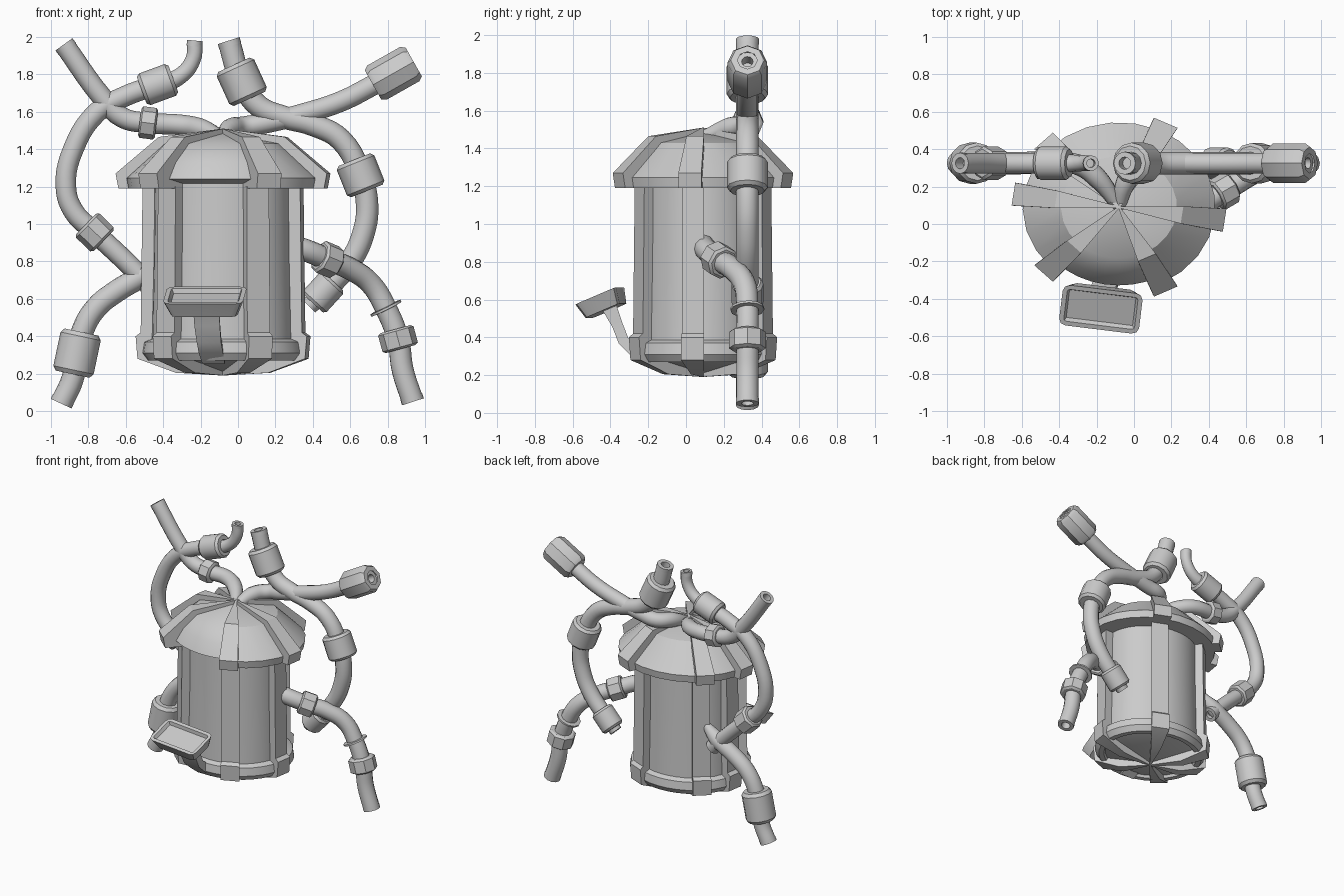
import bpy, bmesh
from math import sin, cos, pi, radians
from mathutils import Vector, Matrix

if "Cube" in bpy.data.objects:
    bpy.data.objects.remove(bpy.data.objects["Cube"])

CX, CY, SY = -0.08, 0.09, 0.88   # tank axis and its depth squash
BODY = Matrix.Translation((CX, CY, 0)) @ Matrix.Diagonal((1, SY, 1, 1))


def finish(name, me, angle=32):
    me.shade_smooth()
    me.set_sharp_from_angle(angle=radians(angle))
    ob = bpy.data.objects.new(name, me)
    bpy.context.collection.objects.link(ob)
    return ob


def from_bm(name, bm, angle=32):
    bmesh.ops.remove_doubles(bm, verts=bm.verts, dist=1e-5)
    bmesh.ops.recalc_face_normals(bm, faces=bm.faces)
    me = bpy.data.meshes.new(name)
    bm.to_mesh(me)
    bm.free()
    return finish(name, me, angle)


def lathe(name, prof, sides, mat, a0=0, a1=360, angle=32):
    bm = bmesh.new()
    rows = []
    for i in range(sides + 1):
        a = radians(a0 + (a1 - a0) * i / sides)
        rows.append([bm.verts.new(mat @ Vector((r * cos(a), r * sin(a), z))) for r, z in prof])
    for p, q in zip(rows, rows[1:]):
        for j in range(len(prof) - 1):
            bm.faces.new((p[j], q[j], q[j + 1], p[j + 1]))
    bmesh.ops.dissolve_degenerate(bm, dist=1e-6, edges=bm.edges)
    return from_bm(name, bm, angle)


def rib(name, prof, deg):
    """Radial profile slab, narrowing to a wedge toward the axis."""
    a = radians(deg)
    bm = bmesh.new()
    sides = []
    for s in (-1, 1):
        vs = []
        for r, z in prof:
            w = s * 0.07 * min(1, max(r, 0.03) / 0.45)
            vs.append(bm.verts.new(BODY @ Vector((r * cos(a) - w * sin(a), r * sin(a) + w * cos(a), z))))
        sides.append(vs)
        bm.faces.new(vs)
    n = len(prof)
    for i in range(n):
        j = (i + 1) % n
        bm.faces.new((sides[0][i], sides[0][j], sides[1][j], sides[1][i]))
    return from_bm(name, bm, 20)


# Tank: glass cylinder, base ring and shallow conical bottom
lathe("tank_wall", [(0.365, 1.22), (0.37, 0.8), (0.38, 0.36)], 40, BODY)
lathe("base_ring", [(0.37, 0.39), (0.42, 0.37), (0.43, 0.31), (0.40, 0.27), (0.36, 0.27),
                    (0.35, 0.29), (0, 0.21)], 36, BODY)
# Lid: faceted roof, with a softer front panel without a lip
lathe("lid", [(0, 1.485), (0.31, 1.43), (0.515, 1.245), (0.505, 1.19), (0.35, 1.19)],
      20, BODY, -64, 225, 20)
lathe("lid_front_panel", [(0, 1.485), (0.31, 1.43), (0.42, 1.33), (0.475, 1.24), (0.36, 1.215)],
      8, BODY, 225, 296, 40)

# Six ribs running over lid, wall and base
LID = [(0, 1.51), (0.34, 1.465), (0.57, 1.27), (0.555, 1.19), (0.36, 1.19), (0.36, 1.25), (0, 1.42)]
WALL = [(0.425, 1.2), (0.435, 0.42), (0.462, 0.40), (0.452, 0.28), (0.25, 0.205), (0, 0.19),
        (0, 0.25), (0.34, 0.3), (0.35, 1.2)]
for k, deg in enumerate((64, 135, 172, 225, 296, 352)):
    rib(f"lid_rib_{k}", LID, deg)
    rib(f"wall_rib_{k}", WALL, deg)

# Front tray: tapered rounded box with a sunken top
bm = bmesh.new()
bmesh.ops.create_cube(bm, size=1)
for v in bm.verts:
    k = 0.84 if v.co.z < 0 else 1
    v.co = Vector((v.co.x * 0.43 * k, v.co.y * 0.235 * k, v.co.z * 0.085))
bmesh.ops.bevel(bm, geom=[e for e in bm.edges if abs(e.verts[0].co.z - e.verts[1].co.z) > 0.05],
                offset=0.035, segments=2, profile=0.5, affect='EDGES')
top = max(bm.faces, key=lambda f: f.calc_center_median().z)
bmesh.ops.inset_region(bm, faces=[top], thickness=0.025)
bmesh.ops.inset_region(bm, faces=[top], thickness=0.012, depth=-0.025)
bmesh.ops.transform(bm, verts=bm.verts, matrix=Matrix.Translation((-0.175, -0.44, 0.58))
                    @ Matrix.Rotation(radians(-7), 4, 'Z') @ Matrix.Rotation(radians(23), 4, 'X'))
from_bm("tray", bm)

# Tray stem: flat tongue bending into the base
bm = bmesh.new()
loops = []
for x, y, z, w, t in ((-0.17, -0.41, 0.57, 0.07, 0.035), (-0.165, -0.365, 0.47, 0.068, 0.025),
                      (-0.155, -0.33, 0.38, 0.065, 0.025), (-0.145, -0.27, 0.33, 0.065, 0.03),
                      (-0.13, -0.2, 0.27, 0.06, 0.03)):
    loops.append([bm.verts.new((x + sx * w, y + sy * t, z + sy * t * 0.6))
                  for sx, sy in ((-1, -1), (1, -1), (1, 1), (-1, 1))])
for p, q in zip(loops, loops[1:]):
    for i in range(4):
        bm.faces.new((p[i], p[(i + 1) % 4], q[(i + 1) % 4], q[i]))
bm.faces.new(loops[0])
bm.faces.new(loops[-1])
from_bm("tray_stem", bm, 40)


def hose(name, pts, collars, tips, r=0.055):
    """Bent hose; points (x, z[, y[, scale]]), collars (point, radius, half length, sides)."""
    P = [Vector((p[0], p[2] if len(p) > 2 else 0.325, p[1])) for p in pts]
    cu = bpy.data.curves.new(name, 'CURVE')
    cu.dimensions, cu.bevel_depth, cu.bevel_resolution, cu.resolution_u = '3D', r, 4, 5
    sp = cu.splines.new('BEZIER')
    sp.bezier_points.add(len(P) - 1)
    for b, p, src in zip(sp.bezier_points, P, pts):
        b.co, b.radius = p, (src[3] if len(src) > 3 else 1)
        b.handle_left_type = b.handle_right_type = 'AUTO'
    tmp = bpy.data.objects.new(name + "_path", cu)
    bpy.context.collection.objects.link(tmp)
    dg = bpy.context.evaluated_depsgraph_get()
    me = bpy.data.meshes.new_from_object(tmp.evaluated_get(dg))
    bpy.data.objects.remove(tmp)
    finish(name, me, 40)

    def at(i, sign=1):
        d = (P[min(i + 1, len(P) - 1)] - P[max(i - 1, 0)]) * sign
        return Matrix.Translation(P[i]) @ d.to_track_quat('Z', 'Y').to_matrix().to_4x4()

    for i, R, h, n in collars:
        lathe(f"{name}_collar_{i}", [(R * 0.5, -h), (R * 0.84, -h), (R, -h * 0.8), (R, h * 0.8),
                                     (R * 0.84, h), (R * 0.5, h)], n, at(i))
    for i in tips:   # hollow open end
        s = r * (pts[i][3] if len(pts[i]) > 3 else 1)
        lathe(f"{name}_end_{i}", [(s * 1.02, -0.03), (s * 1.02, 0), (s * 0.55, 0), (s * 0.55, -0.07),
                                  (0, -0.07)], 12, at(i, -1 if i == 0 else 1))


hose("top_left_hose", [(-0.93, 1.96), (-0.72, 1.67), (-0.62, 1.57), (-0.48, 1.54), (-0.31, 1.53, 0.32),
                       (-0.2, 1.51, 0.25), (-0.08, 1.46, 0.09, 0.6)], [(3, 0.085, 0.045, 8)], [0])
hose("left_loop_hose", [(-0.23, 1.98, 0.325, 0.75), (-0.24, 1.88, 0.325, 0.75), (-0.31, 1.79, 0.325, 0.8),
                        (-0.43, 1.745), (-0.61, 1.68), (-0.75, 1.6), (-0.88, 1.4), (-0.92, 1.2),
                        (-0.88, 1.07), (-0.765, 0.955), (-0.6, 0.8), (-0.46, 0.66)],
     [(3, 0.09, 0.09, 12), (9, 0.09, 0.065, 8)], [0, 11])
hose("right_loop_hose", [(-0.05, 1.98), (0.02, 1.76), (0.11, 1.63), (0.25, 1.57), (0.4, 1.53),
                         (0.55, 1.45), (0.655, 1.26), (0.69, 1.1), (0.67, 0.95), (0.6, 0.8),
                         (0.455, 0.635), (0.38, 0.56, 0.325, 0.75)],
     [(1, 0.11, 0.1, 12), (6, 0.108, 0.09, 12), (10, 0.085, 0.08, 12)], [0, 11], 0.06)
hose("top_right_hose", [(0.93, 1.86), (0.83, 1.805), (0.7, 1.73), (0.55, 1.655), (0.35, 1.59),
                        (0.15, 1.54), (0.03, 1.52, 0.315), (-0.04, 1.51, 0.23), (-0.08, 1.46, 0.09, 0.6)],
     [(1, 0.105, 0.125, 8)], [0])
hose("lower_right_hose", [(0.25, 0.89, 0.09), (0.36, 0.86, 0.11), (0.48, 0.81, 0.175), (0.6, 0.76, 0.25),
                          (0.71, 0.68, 0.31), (0.79, 0.55), (0.855, 0.385), (0.88, 0.22), (0.935, 0.05)],
     [(2, 0.09, 0.055, 8), (5, 0.09, 0.008, 12), (6, 0.098, 0.055, 8)], [8], 0.06)
hose("lower_left_hose", [(-0.38, 0.82, 0.31, 0.45), (-0.5, 0.73), (-0.65, 0.64), (-0.76, 0.55),
                         (-0.83, 0.43), (-0.86, 0.31), (-0.885, 0.17), (-0.945, 0.04)],
     [(5, 0.11, 0.115, 12)], [7], 0.06)
